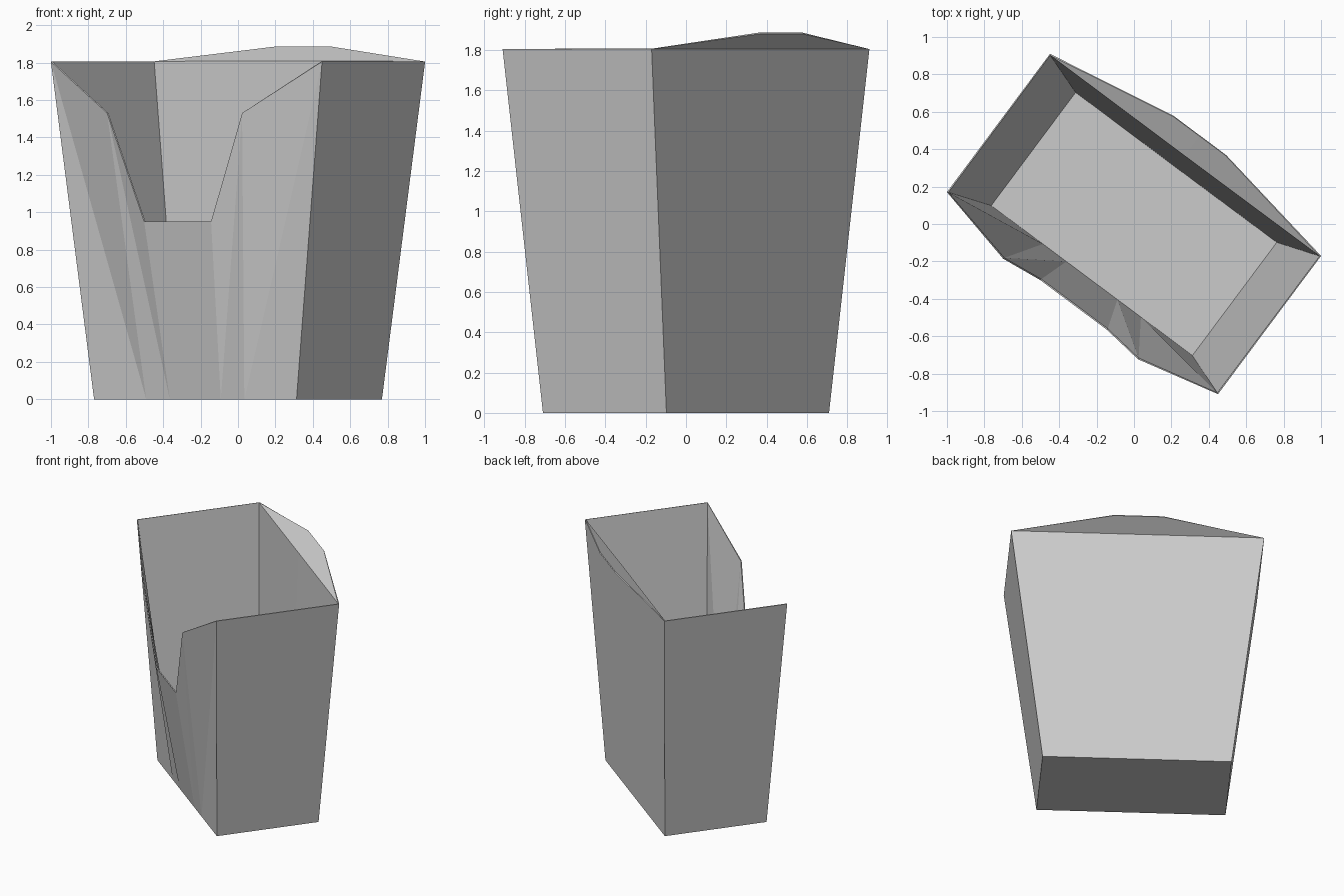
import bpy, bmesh, math

if "Cube" in bpy.data.objects:
    bpy.data.objects.remove(bpy.data.objects["Cube"])

# Half of a tapered carton in its own frame: x along the wide side, -y is the notched front
points = {
    # floor outline
    "floor_front": (-0.675, -0.382, 0), "floor_a": (-0.327, -0.382, 0),
    "floor_b": (-0.17, -0.382, 0), "floor_mid": (0, -0.382, 0),
    "floor_back": (-0.675, 0.382, 0), "floor_back_mid": (0, 0.382, 0),
    # notched front rim
    "rim_front": (-0.904, -0.461, 1.805), "rim_a": (-0.45, -0.567, 1.53),
    "rim_b": (-0.223, -0.54, 0.95), "rim_mid": (0, -0.54, 0.95),
    # back rim: fold line and raised lip
    "rim_back": (-0.904, 0.461, 1.805), "fold_mid": (0, 0.461, 1.805),
    "lip": (-0.175, 0.59, 1.88), "lip_mid": (0, 0.59, 1.88),
}
faces = [
    # floor and side wall
    "floor_front floor_back floor_back_mid floor_mid floor_b floor_a",
    "floor_front rim_front rim_back floor_back",
    # front wall facets
    "floor_front floor_a rim_front", "floor_a rim_a rim_front",
    "floor_a floor_b rim_a", "floor_b rim_b rim_a",
    "floor_b floor_mid rim_mid rim_b",
    # back wall and lip
    "floor_back rim_back fold_mid floor_back_mid",
    "rim_back lip lip_mid fold_mid",
]

bm = bmesh.new()
verts = {name: bm.verts.new(co) for name, co in points.items()}
for f in faces:
    bm.faces.new([verts[n] for n in f.split()])
mesh = bpy.data.meshes.new("carton")
bm.to_mesh(mesh)
bm.free()

carton = bpy.data.objects.new("carton", mesh)
bpy.context.collection.objects.link(carton)
carton.rotation_euler.z = math.radians(-36.7)

# Other half, then thin card thickness
mirror = carton.modifiers.new("other_half", 'MIRROR')
mirror.use_clip = True
card = carton.modifiers.new("card_thickness", 'SOLIDIFY')
card.thickness = 0.008
card.offset = -1
